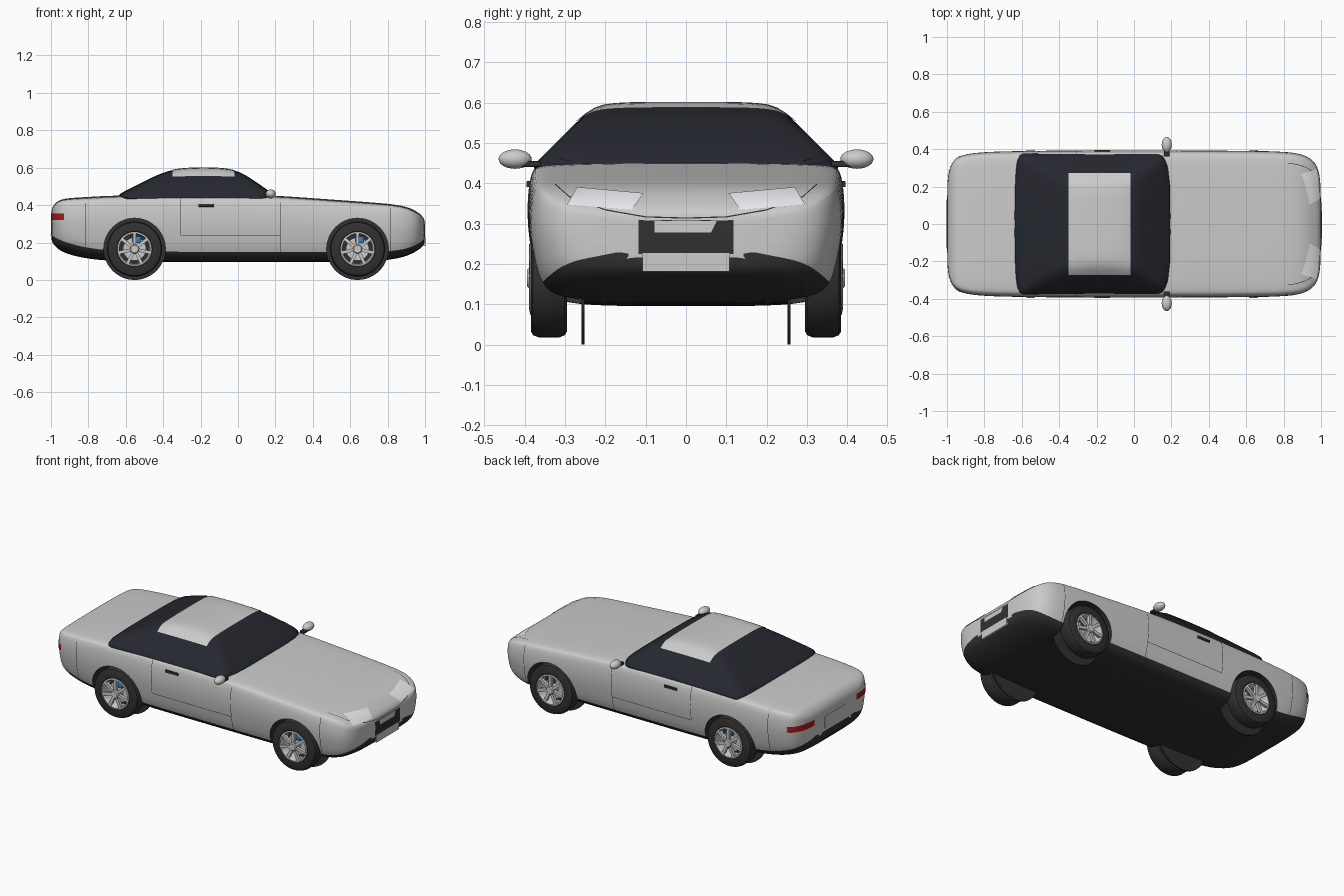
import bpy, bmesh, math
from mathutils import Vector
from mathutils.bvhtree import BVHTree

if "Cube" in bpy.data.objects:
    bpy.data.objects.remove(bpy.data.objects["Cube"])


def material(name, c):
    m = bpy.data.materials.new(name)
    m.diffuse_color = (*c, 1)
    m.use_nodes = True
    m.node_tree.nodes["Principled BSDF"].inputs["Base Color"].default_value = m.diffuse_color
    return m


DARK = material("dark_trim", (0.03, 0.03, 0.03))
GLASS = material("tinted_glass", (0.018, 0.021, 0.028))
RED = material("tail_red", (0.4, 0.01, 0.01))
BLUE = material("caliper_blue", (0.03, 0.22, 0.55))
LENS = material("lens", (0.85, 0.87, 0.9))


def finish(name, bm, mats=(), smooth=35):
    bmesh.ops.recalc_face_normals(bm, faces=bm.faces)
    me = bpy.data.meshes.new(name)
    bm.to_mesh(me)
    bm.free()
    for m in mats:
        me.materials.append(m)
    ob = bpy.data.objects.new(name, me)
    bpy.context.collection.objects.link(ob)
    activate(ob)
    bpy.ops.object.shade_smooth_by_angle(angle=math.radians(smooth))
    return ob


def activate(ob):
    bpy.ops.object.select_all(action='DESELECT')
    ob.select_set(True)
    bpy.context.view_layer.objects.active = ob


def skin(name, rings, mats=(), wrap=False, index=lambda j: 0, smooth=35):
    """Skin closed rings of points; cap the ends unless wrapped."""
    bm = bmesh.new()
    vs = [[bm.verts.new(p) for p in r] for r in rings]
    n = len(rings[0])
    for i in range(len(vs) - (0 if wrap else 1)):
        a, b = vs[i], vs[(i + 1) % len(vs)]
        for j in range(n):
            k = (j + 1) % n
            bm.faces.new((a[j], a[k], b[k], b[j])).material_index = index(j)
    if not wrap:
        bm.faces.new(vs[0])
        bm.faces.new(vs[-1])
    return finish(name, bm, mats, smooth)


def lathe(name, profile, cx, cz, mats=(), wrap=False, n=40):
    """Turn (radius, y) points about a wheel axle."""
    rings = [[(cx + r * math.cos(2 * math.pi * k / n), y, cz + r * math.sin(2 * math.pi * k / n))
              for k in range(n)] for r, y in profile]
    return skin(name, rings, mats, wrap)


def mirrored_section(x, half):
    full = half + [(-y, z) for y, z in half[-2:0:-1]]
    return [(x, y, z) for y, z in full]


def apply_modifiers(ob):
    activate(ob)
    for m in list(ob.modifiers):
        bpy.ops.object.modifier_apply(modifier=m.name)


def subdivide(ob):
    m = ob.modifiers.new("smooth", 'SUBSURF')
    m.levels = m.render_levels = 2
    apply_modifiers(ob)


def surface(ob):
    return BVHTree.FromPolygons([v.co.copy() for v in ob.data.vertices],
                                [tuple(p.vertices) for p in ob.data.polygons])


def decal(name, corners, direction, tree, mat=None, nu=10, nv=4, off=0.003):
    """Lay a four-cornered panel on a surface by projection."""
    d = Vector(direction)
    a, b, c, e = [Vector(p) for p in corners]
    bm = bmesh.new()
    grid = []
    for i in range(nu + 1):
        row = []
        for j in range(nv + 1):
            u, v = i / nu, j / nv
            p = a.lerp(b, u).lerp(e.lerp(c, u), v)
            loc, nor, _, _ = tree.ray_cast(p - d * 3, d)
            if loc is None:
                loc, nor, _, _ = tree.find_nearest(p)
            if nor.dot(d) > 0:
                nor = -nor
            row.append(bm.verts.new(loc + nor * off))
        grid.append(row)
    for i in range(nu):
        for j in range(nv):
            bm.faces.new((grid[i][j], grid[i + 1][j], grid[i + 1][j + 1], grid[i][j + 1]))
    ob = finish(name, bm, [mat] if mat else [])
    if sum((p.normal.dot(d) for p in ob.data.polygons)) > 0:
        ob.data.flip_normals()
    return ob


def box(name, centre, size, mats=(), bevel=0):
    bm = bmesh.new()
    bmesh.ops.create_cube(bm, size=1)
    for v in bm.verts:
        v.co = Vector([v.co[i] * size[i] + centre[i] for i in range(3)])
    if bevel:
        bmesh.ops.bevel(bm, geom=bm.edges[:], offset=bevel, segments=2, affect='EDGES', profile=0.5)
    return finish(name, bm, mats)


# Body shell: x, half width, underside, sill line, top
stations = [
    (-1.0, .22, .22, .24, .365), (-.99, .29, .195, .23, .395), (-.965, .345, .165, .215, .425),
    (-.92, .373, .14, .195, .438), (-.82, .386, .115, .165, .443), (-.68, .391, .1, .145, .452),
    (-.4, .395, .095, .14, .456), (0, .395, .095, .14, .456), (.2, .395, .095, .14, .453),
    (.5, .394, .095, .14, .43), (.75, .391, .1, .14, .413), (.86, .384, .115, .15, .402),
    (.92, .367, .135, .165, .385), (.965, .337, .16, .19, .358), (.99, .285, .18, .21, .338),
    (1.0, .2, .2, .222, .318)]
rings = []
for x, w, b, d, t in stations:
    h = t - d
    rings.append(mirrored_section(x, [
        (0, b), (.55 * w, b), (.82 * w, b + .25 * (d - b)), (.93 * w, d), (.975 * w, d + .3 * h),
        (w, d + .55 * h), (.99 * w, d + .8 * h), (.965 * w, d + .94 * h), (.91 * w, d + .975 * h),
        (.6 * w, t - .002), (0, t)]))
body = skin("body", rings, [None, DARK], index=lambda j: int(j < 3 or j >= 17))
subdivide(body)
shell = surface(body)

# Cabin glasshouse
rings = []
for x, t in [(-.645, .455), (-.58, .487), (-.5, .528), (-.42, .567), (-.35, .59), (-.25, .599),
             (-.15, .6), (-.05, .594), (.02, .575), (.1, .522), (.205, .448)]:
    s = .378 - max(0, t - .014 - .445)
    zs = max(.441, t - .014)
    rings.append(mirrored_section(x, [
        (0, .42), (.2, .42), (.376, .425), (.379, .441), ((s + .379) / 2 + .003, (zs + .441) / 2),
        (s, zs), (s - .045, t - .003), (s * .5, t), (0, t)]))
cabin = skin("cabin_glass", rings, [GLASS])
subdivide(cabin)
decal("roof_panel", [(-.35, -.27, 0), (-.02, -.27, 0), (-.02, .27, 0), (-.35, .27, 0)],
      (0, 0, -1), surface(cabin), nu=12, nv=24)

# Wheels and wheel arches
WZ = .165
for x, end in ((-.553, "rear"), (.639, "front")):
    for s, side in ((-1, "right"), (1, "left")):
        tag = f"{end}_{side}"
        cutter = lathe("arch_cutter_" + tag, [(.165, s * .252), (.165, s * .6)], x, WZ, [None, DARK], n=64)
        for p in cutter.data.polygons:
            p.material_index = 1
        cutter.hide_render = True
        cutter.hide_set(True)
        m = body.modifiers.new("arch", 'BOOLEAN')
        m.object, m.operation, m.solver = cutter, 'DIFFERENCE', 'EXACT'
        lathe("arch_disc_" + tag, [(.165, s * .2515), (.165, s * .259)], x, WZ, [DARK], n=64)
        lathe("tyre_" + tag, [(.088, s * .3), (.132, s * .295), (.142, s * .301), (.147, s * .314),
                              (.147, s * .366), (.142, s * .379), (.132, s * .385), (.095, s * .385),
                              (.088, s * .378)], x, WZ, [DARK], wrap=True, n=56)
        lathe("rim_" + tag, [(.08, s * .31), (.09, s * .31), (.092, s * .386), (.084, s * .388),
                             (.078, s * .378)], x, WZ, wrap=True)
        lathe("wheel_back_" + tag, [(.085, s * .31), (.085, s * .325)], x, WZ, [DARK])
        lathe("brake_disc_" + tag, [(.062, s * .335), (.062, s * .345)], x, WZ)
        lathe("hub_" + tag, [(.026, s * .32), (.026, s * .388), (.02, s * .395)], x, WZ)
        box("caliper_" + tag, (x + .012, s * .352, WZ + .05), (.045, .025, .035), [BLUE], .004)
        bm = bmesh.new()
        for k in range(7):
            a = math.pi / 2 + k * 2 * math.pi / 7
            vs = bmesh.ops.create_cube(bm, size=1)['verts']
            for v in vs:
                r, q = .05 + v.co.x * .068, v.co.z * .017
                v.co = (x + r * math.cos(a) - q * math.sin(a), s * (.381 + v.co.y * .018),
                        WZ + r * math.sin(a) + q * math.cos(a))
        finish("spokes_" + tag, bm)
apply_modifiers(body)
activate(body)
bpy.ops.object.shade_smooth_by_angle(angle=math.radians(35))


def end_panel(name, pts, front, mat=None, off=.003, nu=10):
    d = -1 if front else 1
    decal(name, [(0, y, z) for y, z in pts], (d, 0, 0), shell, mat, nu=nu, off=off)


def rect(y0, y1, z0, z1):
    return [(y0, z0), (y1, z0), (y1, z1), (y0, z1)]


# Nose and tail panels
end_panel("grille", rect(-.118, .118, .225, .308), True, DARK)
end_panel("grille_badge_panel", [(-.078, .278), (.062, .278), (.076, .306), (-.078, .306)], True, off=.005)
box("front_plate", (.997, 0, .204), (.012, .215, .046))
end_panel("rear_recess", rect(-.13, .13, .2, .25), False, DARK)
box("rear_plate", (-.995, 0, .3), (.012, .2, .07))

# Side details, repeated on both flanks
for s, side in ((-1, "right"), (1, "left")):
    end_panel("headlight_" + side, [(s * .135, .332), (s * .295, .345), (s * .27, .388), (s * .105, .373)],
              True, LENS)
    end_panel("tail_light_" + side, rect(s * .2, s * .362, .32, .355), False, RED, nu=20)
    curve = [(0, .312), (.1, .315), (.2, .332), (.29, .365), (.325, .396)]
    for k, (p, q) in enumerate(zip(curve, curve[1:])):
        end_panel(f"hood_seam_{side}_{k}", [(s * p[0], p[1]), (s * q[0], q[1]), (s * q[0], q[1] + .003),
                                            (s * p[0], p[1] + .003)], True, DARK, .001)
    for k, (x0, x1, z0, z1) in enumerate([(.224, .227, .145, .435), (-.307, -.304, .24, .435),
                                          (-.305, .225, .235, .238), (-.817, -.814, .18, .43),
                                          (.815, .818, .15, .385)]):
        decal(f"panel_seam_{side}_{k}", [(x0, 0, z0), (x1, 0, z0), (x1, 0, z1), (x0, 0, z1)],
              (0, -s, 0), shell, DARK, nu=6, nv=12, off=.001)
    box("door_handle_" + side, (-.17, s * .39, .398), (.085, .012, .015), [DARK], .003)
    box("mirror_stem_" + side, (.175, s * .385, .448), (.03, .05, .014), [DARK], .003)
    bm = bmesh.new()
    bmesh.ops.create_uvsphere(bm, u_segments=24, v_segments=14, radius=1)
    for v in bm.verts:
        v.co = (.175 + v.co.x * .027, s * .424 + v.co.y * .041, .46 + v.co.z * .024)
    finish("mirror_" + side, bm)
